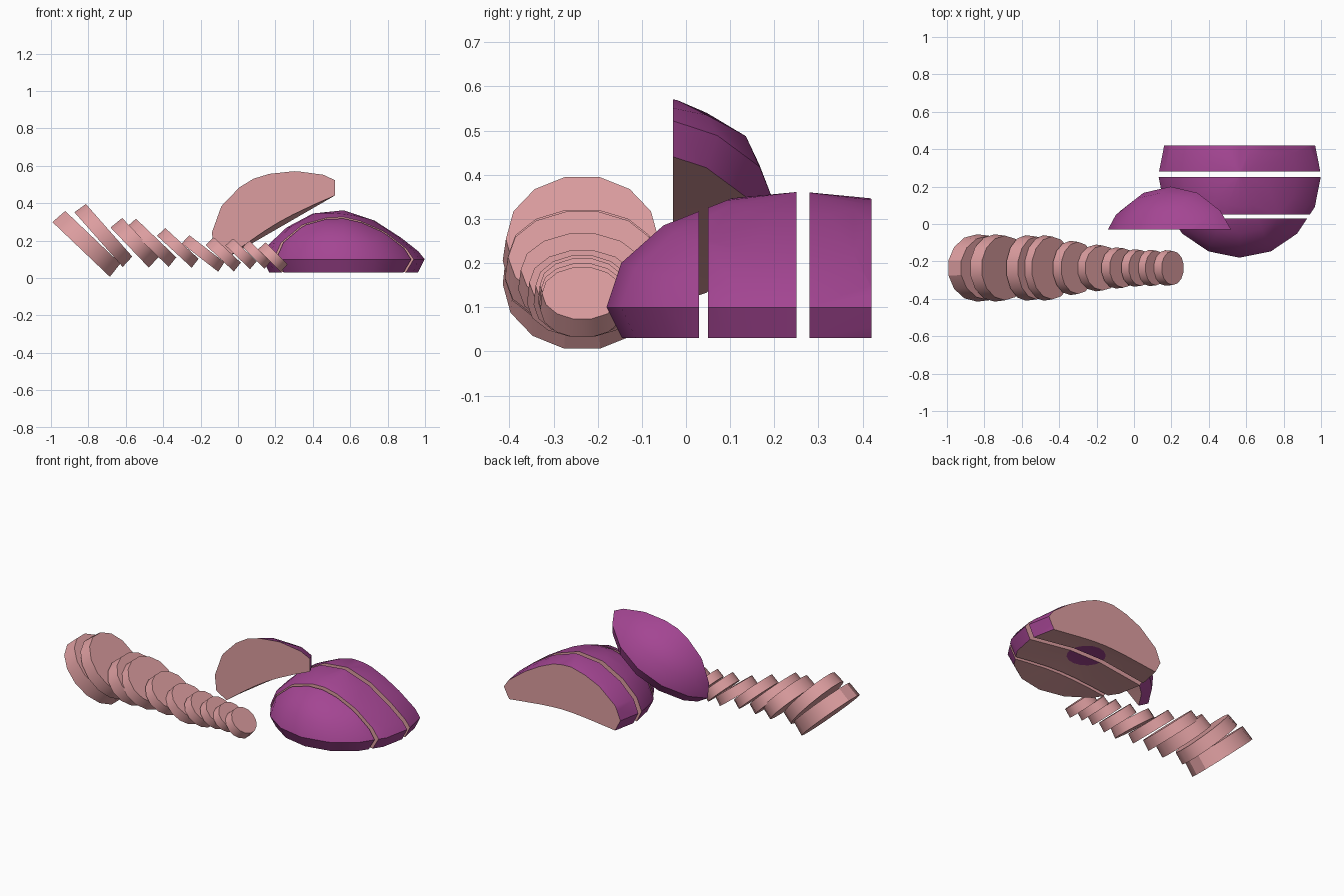
import bpy, bmesh, math
from mathutils import Matrix, Vector

if "Cube" in bpy.data.objects:
    bpy.data.objects.remove(bpy.data.objects["Cube"])


def material(name, color):
    m = bpy.data.materials.new(name)
    m.diffuse_color = (*color, 1)
    m.use_nodes = True
    m.node_tree.nodes["Principled BSDF"].inputs["Base Color"].default_value = m.diffuse_color
    return m


skin = material("purple_skin", (0.37, 0.06, 0.29))
flesh = material("pink_flesh", (0.72, 0.34, 0.35))


def finish(bm, name, mats):
    bmesh.ops.recalc_face_normals(bm, faces=bm.faces)
    me = bpy.data.meshes.new(name)
    bm.to_mesh(me)
    bm.free()
    ob = bpy.data.objects.new(name, me)
    bpy.context.collection.objects.link(ob)
    for m in mats:
        me.materials.append(m)
    bpy.ops.object.select_all(action='DESELECT')
    ob.select_set(True)
    bpy.context.view_layer.objects.active = ob
    bpy.ops.object.shade_smooth_by_angle(angle=math.radians(30))
    return ob


CX, CY, RX, RY, BELT = 0.565, 0.26, 0.435, 0.44, 0.1
SEGS = 16


def potato():
    """Whole tuber: lopsided dome over a shallow hollow base."""
    bm = bmesh.new()

    def point(r, a, w):
        u, v = r * math.cos(a), r * math.sin(a)
        if w >= 0:
            z = BELT + 0.27 * w * (0.97 - 0.2 * u - 0.45 * u * u)
        else:
            z = BELT + w + 0.03 * (1 - u * u) * (r < 0.5)
        return bm.verts.new((CX + RX * u, CY + RY * v, z))

    rows = [(math.cos(math.radians(p)), math.sin(math.radians(p))) for p in (67.5, 45, 22.5, 0)]
    rows += [(0.92, -0.07), (0.25, -0.06)]
    rings = [[point(r, 2 * math.pi * i / SEGS, w) for i in range(SEGS)] for r, w in rows]
    top = point(0, 0, 1)
    for i in range(SEGS):
        j = (i + 1) % SEGS
        bm.faces.new((top, rings[0][i], rings[0][j]))
        for k in range(len(rings) - 1):
            f = bm.faces.new((rings[k][i], rings[k + 1][i], rings[k + 1][j], rings[k][j]))
            f.material_index = 1 if k == len(rings) - 2 else 0
    bm.faces.new(rings[-1])
    return bm


def slice_piece(name, y0, y1, matrix=None):
    """Keep the tuber between two cuts and cap the cuts with flesh."""
    bm = potato()
    for y, n in ((y0, -1), (y1, 1)):
        if y is None:
            continue
        res = bmesh.ops.bisect_plane(bm, geom=bm.verts[:] + bm.edges[:] + bm.faces[:],
                                     plane_co=(0, y, 0), plane_no=(0, n, 0), clear_outer=True)
        edges = [e for e in res['geom_cut'] if isinstance(e, bmesh.types.BMEdge)]
        cap = bmesh.ops.contextual_create(bm, geom=edges)
        for f in cap['faces']:
            f.material_index = 1
    if matrix:
        bm.transform(matrix)
    return finish(bm, name, (skin, flesh))


# Sliced tuber
slice_piece("front_end_piece", None, 0.03)
slice_piece("middle_slab", 0.05, 0.25)
slice_piece("back_slab", 0.28, 0.42)

# Loose end leaning on the slabs
cut = 0.47
lean = (Matrix.Translation((0.195, -0.03, 0.335)) @ Matrix.Rotation(math.radians(-30), 4, 'Y')
        @ Matrix.Translation((-CX, -cut, -BELT)))
slice_piece("leaning_end_piece", cut, None, lean)

# Row of toppled round slices: top x, z, bottom x, z, half width, thickness
discs = [
    (-0.965, 0.335, -0.65, 0.035, 0.18, 0.09),
    (-0.85, 0.38, -0.585, 0.08, 0.18, 0.075),
    (-0.655, 0.30, -0.445, 0.08, 0.175, 0.08),
    (-0.575, 0.30, -0.345, 0.08, 0.175, 0.065),
    (-0.415, 0.25, -0.225, 0.075, 0.145, 0.06),
    (-0.285, 0.21, -0.085, 0.055, 0.125, 0.06),
    (-0.155, 0.20, 0.0, 0.055, 0.11, 0.06),
    (-0.05, 0.195, 0.085, 0.065, 0.1, 0.055),
    (0.04, 0.185, 0.16, 0.065, 0.097, 0.05),
    (0.125, 0.175, 0.25, 0.05, 0.095, 0.055),
]
for i, (x0, z0, x1, z1, ry, t) in enumerate(discs):
    d = Vector((x1 - x0, 0, z1 - z0))
    half, d = d.length / 2, d.normalized()
    n = Vector((-d.z, 0, d.x))
    m = Matrix((d * half, Vector((0, ry, 0)), n * t)).transposed().to_4x4()
    m.translation = ((x0 + x1) / 2, -0.235, (z0 + z1) / 2)
    bm = bmesh.new()
    bmesh.ops.create_cone(bm, cap_ends=True, segments=14, radius1=1.0, radius2=0.96,
                          depth=1, matrix=m)
    finish(bm, f"round_slice_{i + 1}", (flesh,))
